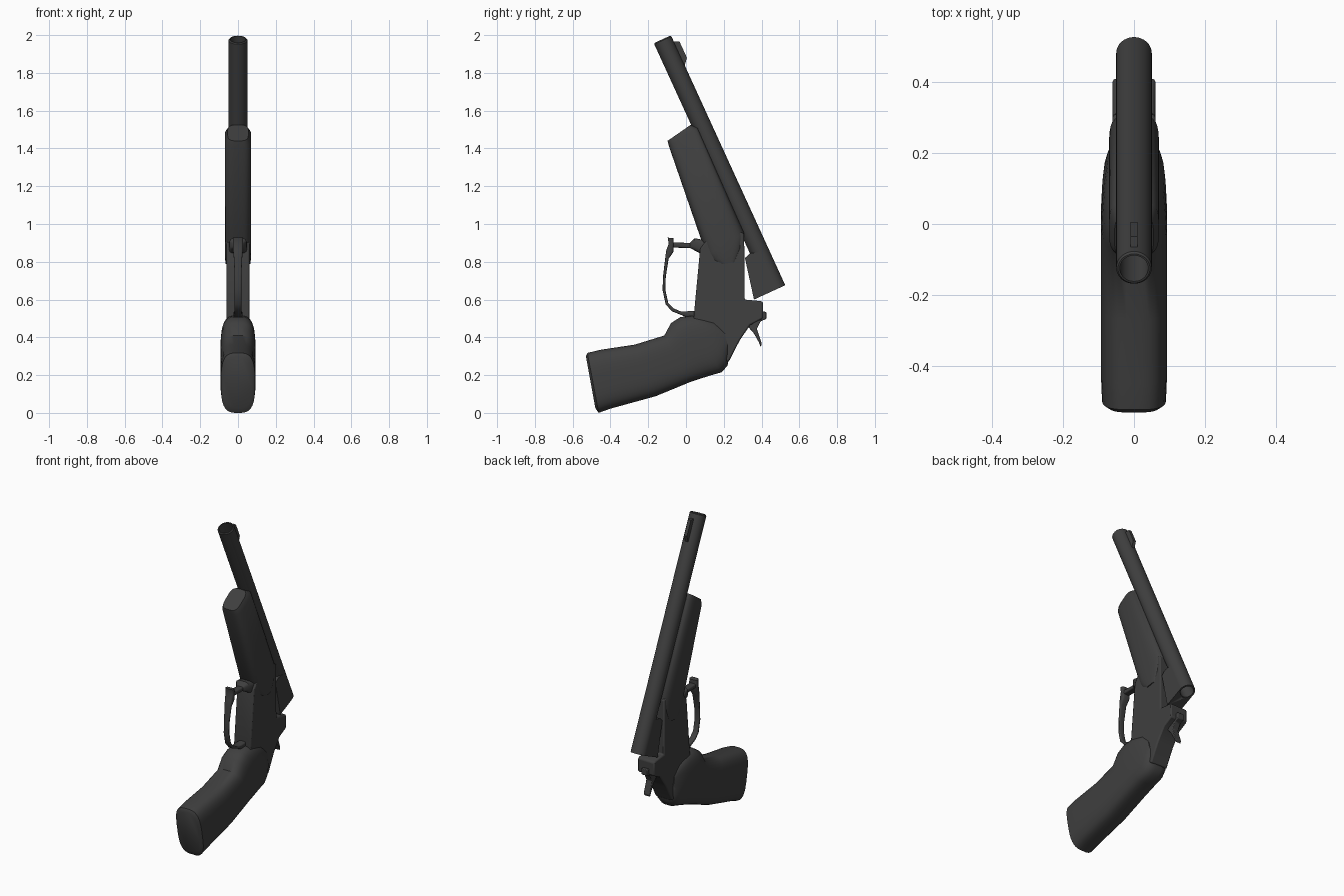
import bpy, bmesh, math
from mathutils import Vector

if "Cube" in bpy.data.objects:
    bpy.data.objects.remove(bpy.data.objects["Cube"])

mat = bpy.data.materials.new("dark_grey")
mat.diffuse_color = (0.05, 0.05, 0.05, 1)
mat.use_nodes = True
mat.node_tree.nodes["Principled BSDF"].inputs["Base Color"].default_value = mat.diffuse_color


def finish(name, bm, angle=35, bevel=0):
    bmesh.ops.recalc_face_normals(bm, faces=bm.faces)
    me = bpy.data.meshes.new(name)
    bm.to_mesh(me)
    bm.free()
    me.materials.append(mat)
    ob = bpy.data.objects.new(name, me)
    bpy.context.collection.objects.link(ob)
    if bevel:
        b = ob.modifiers.new("bevel", 'BEVEL')
        b.width, b.segments, b.limit_method = bevel, 2, 'ANGLE'
    bpy.ops.object.select_all(action='DESELECT')
    ob.select_set(True)
    bpy.context.view_layer.objects.active = ob
    bpy.ops.object.shade_smooth_by_angle(angle=math.radians(angle))
    return ob


def loft(name, stations, n=3.0, sides=24, angle=40):
    """Skin rounded sections, each given by two edge points (y, z) and a half width."""
    bm = bmesh.new()
    rings = []
    for ay, az, by, bz, w in stations:
        a, b = Vector((0, ay, az)), Vector((0, by, bz))
        mid, half = (a + b) / 2, (a - b) / 2
        ring = []
        for i in range(sides):
            t = 2 * math.pi * (i + 0.5) / sides
            c, s = math.cos(t), math.sin(t)
            u = math.copysign(abs(c) ** (2 / n), c)
            v = math.copysign(abs(s) ** (2 / n), s)
            ring.append(bm.verts.new(mid + half * v + Vector((w * u, 0, 0))))
        rings.append(ring)
    for r, q in zip(rings, rings[1:]):
        for i in range(sides):
            j = (i + 1) % sides
            bm.faces.new((r[i], r[j], q[j], q[i]))
    bm.faces.new(rings[0])
    bm.faces.new(rings[-1])
    return finish(name, bm, angle)


def plate(name, pts, w, bevel=0):
    """Side outline (y, z) extruded to both sides."""
    bm = bmesh.new()
    f = bm.faces.new([bm.verts.new((-w, y, z)) for y, z in pts])
    ext = bmesh.ops.extrude_face_region(bm, geom=[f])
    vs = [v for v in ext["geom"] if isinstance(v, bmesh.types.BMVert)]
    bmesh.ops.translate(bm, verts=vs, vec=(2 * w, 0, 0))
    return finish(name, bm, 35, bevel)


muzzle, breech = Vector((0, -0.125, 1.978)), Vector((0, 0.48, 0.655))
axis = (breech - muzzle).normalized()
up = axis.cross(Vector((1, 0, 0)))


def revolve(name, profile, sides=32):
    """Closed (distance, radius) profile spun about the barrel axis."""
    bm = bmesh.new()
    rings = [[bm.verts.new(muzzle + axis * d + r * (Vector((1, 0, 0)) * math.cos(2 * math.pi * i / sides)
              + up * math.sin(2 * math.pi * i / sides))) for i in range(sides)] for d, r in profile]
    for k in range(len(rings)):
        r, q = rings[k], rings[(k + 1) % len(rings)]
        for i in range(sides):
            j = (i + 1) % sides
            bm.faces.new((r[i], r[j], q[j], q[i]))
    return finish(name, bm)


# Barrel tube with open bore
L = (breech - muzzle).length
revolve("barrel", [(0, 0.045), (0.006, 0.05), (L, 0.05), (L, 0.04), (0, 0.04)])

# Lug under the breech end, cut clear of the bore
lug = plate("barrel_lug", [(0.36, 0.60), (0.48, 0.655), (0.39, 0.852), (0.34, 0.845), (0.312, 0.82)], 0.05)
bm = bmesh.new()
bmesh.ops.create_cone(bm, cap_ends=True, segments=32, radius1=0.045, radius2=0.045, depth=0.7)
bmesh.ops.transform(bm, matrix=axis.to_track_quat('Z', 'Y').to_matrix().to_4x4(), verts=bm.verts)
bmesh.ops.translate(bm, verts=bm.verts, vec=breech)
cutter = finish("bore_cutter", bm)
m = lug.modifiers.new("bore", 'BOOLEAN')
m.operation, m.object = 'DIFFERENCE', cutter
bpy.context.view_layer.objects.active = lug
bpy.ops.object.modifier_apply(modifier="bore")
bpy.data.objects.remove(cutter)

# Front sight blade
plate("front_sight", [(-0.075, 1.965), (-0.035, 1.967), (0.005, 1.88), (-0.008, 1.835), (-0.03, 1.86)], 0.01)

# Fore grip beneath the barrel
loft("fore_grip", [
    (-0.098, 1.44, 0.025, 1.525, 0.055), (-0.09, 1.41, 0.065, 1.51, 0.07),
    (0.11, 0.83, 0.31, 0.955, 0.07), (0.135, 0.80, 0.303, 0.88, 0.07),
    (0.18, 0.785, 0.268, 0.80, 0.066)], n=3.6, sides=32)

# Receiver body with the standing breech
plate("receiver", [
    (0.075, 0.87), (0.04, 0.50), (0.06, 0.40), (0.20, 0.28), (0.226, 0.27), (0.285, 0.385),
    (0.34, 0.465), (0.408, 0.50), (0.408, 0.585), (0.395, 0.592), (0.31, 0.60), (0.308, 0.95),
    (0.25, 0.97), (0.12, 0.93)], 0.06, 0.008)

# Hammer with its spur
plate("hammer", [
    (0.36, 0.54), (0.425, 0.535), (0.425, 0.497), (0.395, 0.485), (0.375, 0.445), (0.402, 0.365),
    (0.395, 0.35), (0.385, 0.375), (0.36, 0.42), (0.325, 0.46), (0.33, 0.50)], 0.022, 0.004)

# Rear handle
loft("handle", [
    (-0.53, 0.30, -0.48, 0.025, 0.074), (-0.522, 0.318, -0.462, 0.0, 0.09),
    (-0.45, 0.335, -0.40, 0.022, 0.093), (-0.27, 0.362, -0.16, 0.088, 0.093),
    (-0.115, 0.41, 0.02, 0.162, 0.093), (-0.08, 0.475, 0.12, 0.195, 0.093),
    (-0.03, 0.508, 0.19, 0.215, 0.09), (0.04, 0.515, 0.22, 0.25, 0.085),
    (0.14, 0.495, 0.228, 0.29, 0.075), (0.20, 0.44, 0.226, 0.34, 0.064)], n=3.2, sides=32)

# Thin guard loop and its top bar
loft("guard_loop", [
    (0.06, 0.505, 0.06, 0.54, 0.025), (0.0, 0.508, 0.0, 0.538, 0.025), (-0.03, 0.52, -0.03, 0.538, 0.02),
    (-0.075, 0.538, -0.065, 0.553, 0.018), (-0.108, 0.575, -0.094, 0.583, 0.018),
    (-0.124, 0.65, -0.109, 0.65, 0.018), (-0.122, 0.72, -0.107, 0.72, 0.018),
    (-0.11, 0.82, -0.092, 0.815, 0.022), (-0.105, 0.86, -0.065, 0.855, 0.026),
    (-0.092, 0.895, -0.065, 0.895, 0.028), (-0.097, 0.928, -0.067, 0.925, 0.028)], n=4, sides=16)
loft("guard_bar", [
    (-0.085, 0.903, -0.085, 0.875, 0.022), (0.02, 0.9, 0.02, 0.873, 0.022),
    (0.045, 0.925, 0.045, 0.86, 0.045), (0.10, 0.915, 0.10, 0.83, 0.05)], n=4, sides=16)
